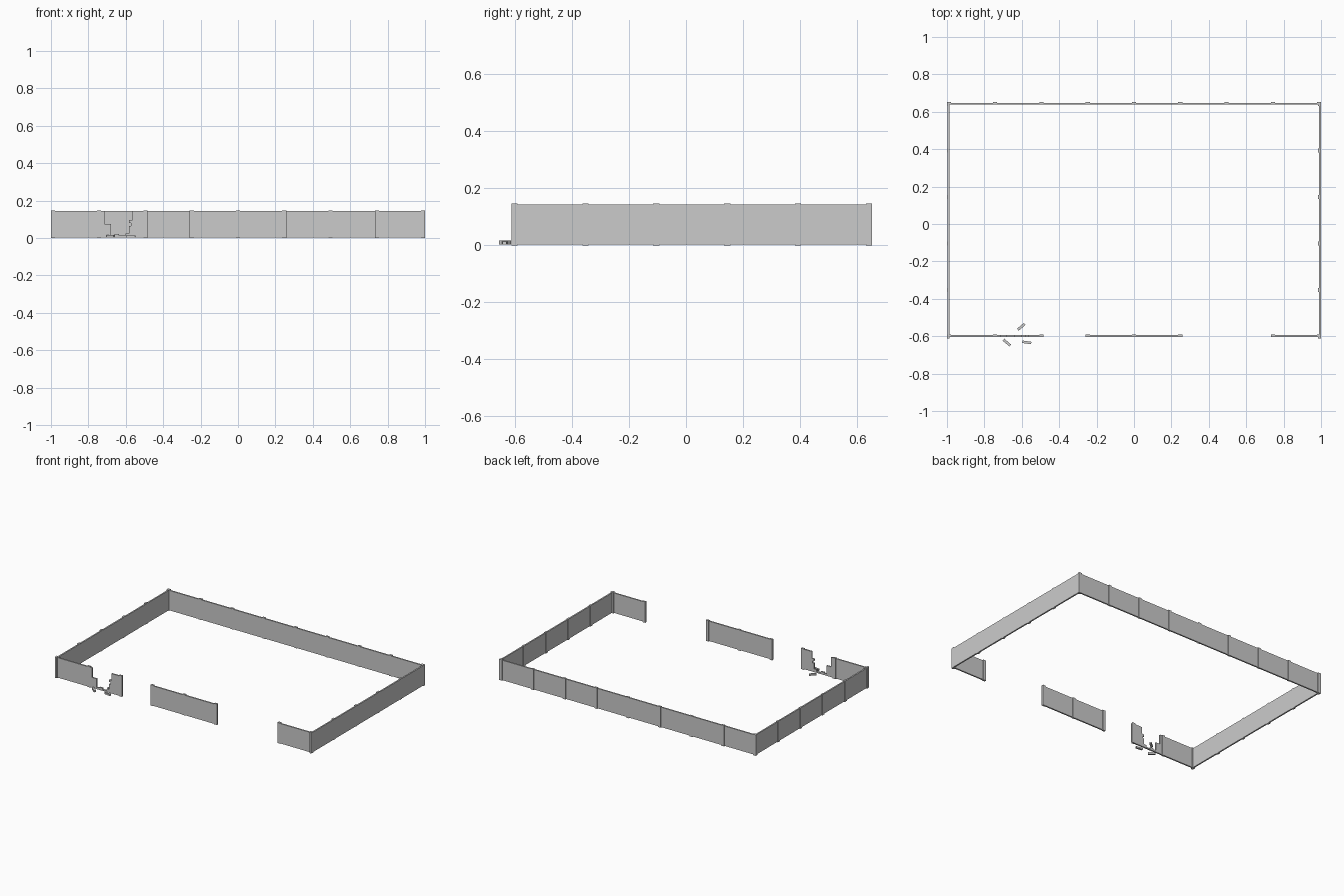
import bpy, bmesh, math
from mathutils import Matrix, Vector

if "Cube" in bpy.data.objects:
    bpy.data.objects.remove(bpy.data.objects["Cube"])

STEP = 0.2475            # post spacing
POST_W, POST_H = 0.022, 0.147
Z0, Z1 = 0.003, 0.143    # panel bottom and top
PANEL_T, POST_T = 0.010, 0.014


def finish(name, bm, matrix=Matrix()):
    bmesh.ops.recalc_face_normals(bm, faces=bm.faces)
    mesh = bpy.data.meshes.new(name)
    bm.to_mesh(mesh)
    bm.free()
    ob = bpy.data.objects.new(name, mesh)
    ob.matrix_world = matrix
    bpy.context.collection.objects.link(ob)
    return ob


def box(name, lo, hi, matrix=Matrix()):
    lo, hi = Vector(lo), Vector(hi)
    bm = bmesh.new()
    bmesh.ops.create_cube(bm, size=1)
    for v in bm.verts:
        v.co = Vector(((lo[i] + hi[i]) / 2 + v.co[i] * (hi[i] - lo[i]) for i in range(3)))
    return finish(name, bm, matrix)


def post(name, x, matrix):
    box(name, (x - POST_W / 2, 0.0005, 0), (x + POST_W / 2, POST_T, POST_H), matrix)


def panel(name, x0, x1, matrix):
    box(name, (x0, 0, Z0), (x1, PANEL_T, Z1), matrix)


def slab(name, outline, matrix):
    # broken panel: an outline in x/z given panel thickness
    bm = bmesh.new()
    face = bm.faces.new([bm.verts.new((x, 0, z)) for x, z in outline])
    ext = bmesh.ops.extrude_face_region(bm, geom=[face])
    verts = [g for g in ext["geom"] if isinstance(g, bmesh.types.BMVert)]
    bmesh.ops.translate(bm, verts=verts, vec=(0, PANEL_T, 0))
    finish(name, bm, matrix)


# Wall frames: local x runs along the wall, local y points to the post side
front = Matrix.Translation((0, -0.604, 0))
back = Matrix.Translation((0, 0.638, 0))
turn = Matrix.Rotation(math.pi / 2, 4, 'Z')
right = Matrix.Translation((0.999, 0, 0)) @ turn
left = Matrix.Translation((-0.986, 0, 0)) @ turn

# Back wall
for i in range(9):
    post("back_post", (i - 4) * STEP, back)
for i in range(8):
    panel("back_panel", (i - 4) * STEP, (i - 3) * STEP, back)

# Side walls
Y0 = -0.601
for side, m in (("left", left), ("right", right)):
    for i in range(6):
        post(side + "_post", Y0 + i * 0.2484, m)
    for i in range(5):
        panel(side + "_panel", Y0 + i * 0.2484, Y0 + (i + 1) * 0.2484, m)

# Front wall with two open gateways
for i in (-4, -3, -2, -1, 0, 1, 3, 4):
    post("front_post", i * STEP, front)
for i in (-4, -1, 0, 3):
    a = i * STEP - (0.01 if i in (-1, 3) else 0)
    b = (i + 1) * STEP + (0.005 if i == 0 else 0)
    panel("front_panel", a, b, front)

# Collapsed front panel, stepped like broken masonry
slab("broken_panel", [
    (-3 * STEP, Z0), (-0.483, Z0), (-0.483, Z1), (-0.565, Z1),
    (-0.565, 0.095), (-0.583, 0.095), (-0.583, 0.080), (-0.572, 0.080),
    (-0.572, 0.065), (-0.583, 0.065), (-0.583, 0.025), (-0.602, 0.025),
    (-0.602, 0.012), (-0.635, 0.012), (-0.635, 0.022), (-0.660, 0.022),
    (-0.660, 0.016), (-0.680, 0.016), (-0.680, 0.075), (-0.715, 0.075),
    (-0.715, Z1), (-3 * STEP, Z1)], front)

# Fallen rubble blocks
for x, y, deg, w, h in ((-0.603, -0.550, 40, 0.014, 0.014),
                        (-0.680, -0.634, -40, 0.014, 0.017),
                        (-0.573, -0.633, -8, 0.013, 0.014)):
    m = Matrix.Translation((x, y, 0)) @ Matrix.Rotation(math.radians(deg), 4, 'Z')
    box("rubble_block", (-0.024, -w / 2, 0.003), (0.024, w / 2, h), m)
